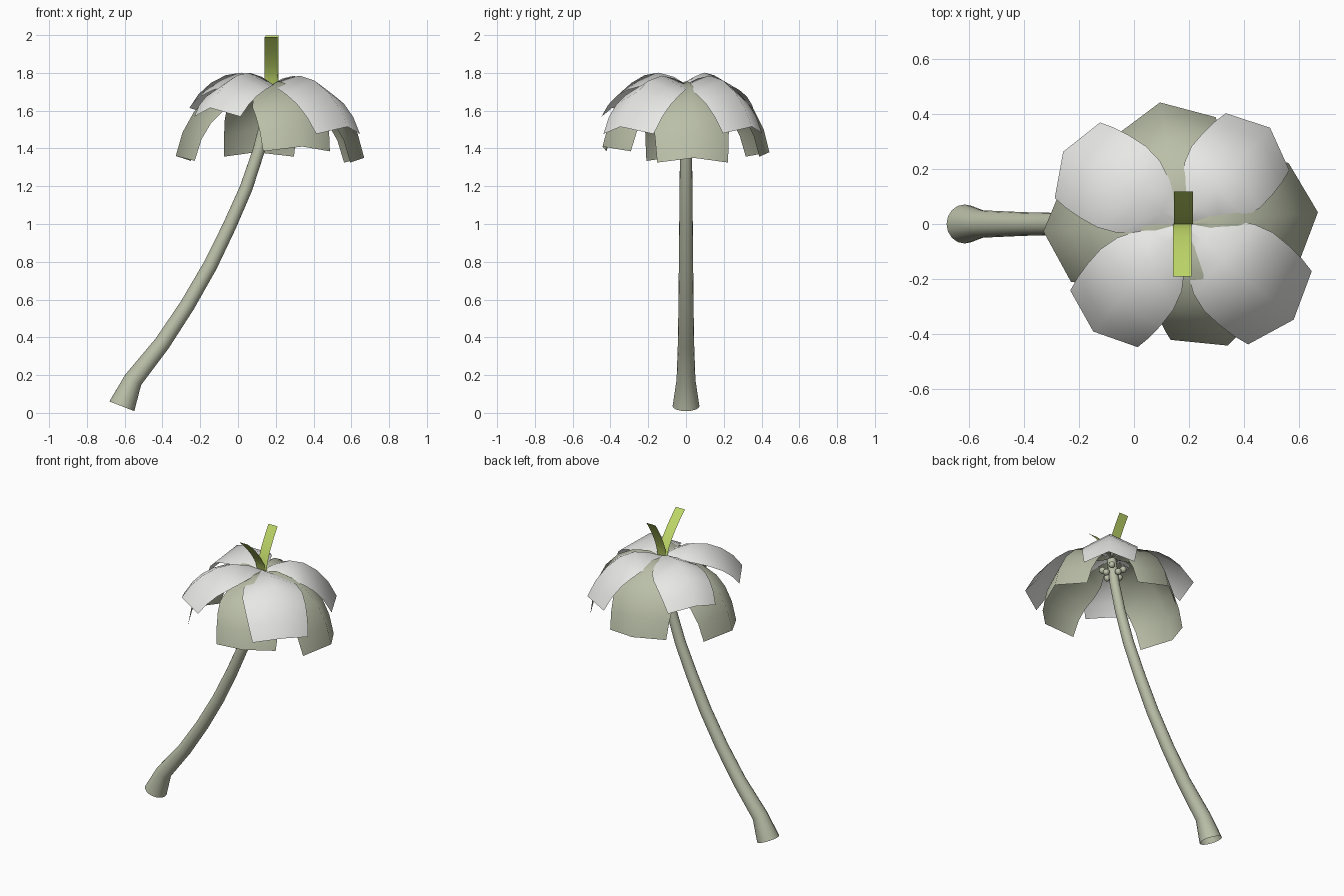
import bpy, bmesh, math
from mathutils import Vector, Matrix

cube = bpy.data.objects.get("Cube")
if cube:
    bpy.data.objects.remove(cube, do_unlink=True)


def material(name, color):
    m = bpy.data.materials.new(name)
    m.use_nodes = True
    m.diffuse_color = (*color, 1)
    m.node_tree.nodes["Principled BSDF"].inputs["Base Color"].default_value = (*color, 1)
    return m


WHITE = material("pale_grey", (0.8, 0.8, 0.78))
OLIVE = material("dull_olive", (0.49, 0.52, 0.39))
GREEN = material("fresh_green", (0.52, 0.68, 0.14))
CROWN = Vector((0.18, 0, 1.74))


def finish(bm, name, mat, angle=180):
    me = bpy.data.meshes.new(name)
    bm.to_mesh(me)
    bm.free()
    ob = bpy.data.objects.new(name, me)
    bpy.context.collection.objects.link(ob)
    me.materials.append(mat)
    bpy.ops.object.select_all(action="DESELECT")
    ob.select_set(True)
    bpy.context.view_layer.objects.active = ob
    bpy.ops.object.shade_smooth_by_angle(angle=math.radians(angle))


def tangents(path):
    last = len(path) - 1
    return [(path[min(i + 1, last)] - path[max(i - 1, 0)]).normalized() for i in range(last + 1)]


def loft(bm, rows, closed=False):
    rows = [[bm.verts.new(p) for p in row] for row in rows]
    n = len(rows[0])
    for a, b in zip(rows, rows[1:]):
        for i in range(n if closed else n - 1):
            j = (i + 1) % n
            bm.faces.new((a[i], a[j], b[j], b[i]))


# Curved, open-ended trunk with a flared foot
trunk_path = [(-0.615, 0.035, 0.071), (-0.555, 0.175, 0.05), (-0.4, 0.37, 0.043),
              (-0.268, 0.57, 0.04), (-0.147, 0.78, 0.038), (-0.045, 0.99, 0.036),
              (0.043, 1.19, 0.034), (0.11, 1.39, 0.032), (0.155, 1.57, 0.03), (0.18, 1.73, 0.028)]
centres = [Vector((x, 0, z)) for x, z, r in trunk_path]
rows = []
for c, t, (x, z, r) in zip(centres, tangents(centres), trunk_path):
    if not rows:
        t = Vector((0.36, 0, 0.93))
    side = Vector((t.z, 0, -t.x))
    rows.append([c + r * (math.cos(a) * side + math.sin(a) * Vector((0, 1, 0)))
                 for a in (math.tau * i / 16 for i in range(16))])
bm = bmesh.new()
loft(bm, rows, True)
finish(bm, "trunk", OLIVE)


# Arched fronds: a ridge line with both edges folded down
def frond(name, angle, reach, ridge, widths, droop, mat):
    path = [Vector((r * reach, 0, z)) for r, z in ridge]
    rows = []
    for c, t, w in zip(path, tangents(path), widths):
        normal = Vector((-t.z, 0, t.x))
        drop = normal * droop * w / max(widths)
        rows.append([c + Vector((0, -w, 0)) - drop, c, c + Vector((0, w, 0)) - drop])
    bm = bmesh.new()
    loft(bm, rows)
    bmesh.ops.reverse_faces(bm, faces=bm.faces)
    place = Matrix.Translation((CROWN.x, 0, 0)) @ Matrix.Rotation(math.radians(angle), 4, "Z")
    bmesh.ops.transform(bm, matrix=place, verts=bm.verts)
    finish(bm, name, mat)


upper_widths = [0.008, 0.095, 0.152, 0.172, 0.174, 0.17, 0.16]
lower_widths = [0.005, 0.09, 0.17, 0.2, 0.2, 0.195, 0.188]
high = [(0, 1.74), (0.17, 1.78), (0.37, 1.801), (0.56, 1.788), (0.74, 1.747), (0.89, 1.687), (1, 1.615)]
middle = [(0, 1.74), (0.17, 1.77), (0.37, 1.785), (0.56, 1.76), (0.74, 1.7), (0.89, 1.615), (1, 1.515)]
low = [(0, 1.735), (0.2, 1.755), (0.42, 1.737), (0.64, 1.68), (0.81, 1.595), (0.93, 1.485), (1, 1.36)]

for name, angle, reach, ridge, scale in [("back_right", 149, 0.51, high, 1),
                                         ("back_left", 48, 0.47, middle, 0.97),
                                         ("front_left", -41, 0.53, middle, 1.1),
                                         ("front_right", 230, 0.51, high, 1)]:
    frond("upper_frond_" + name, angle, reach, ridge, [w * scale for w in upper_widths], 0.083, WHITE)
for name, angle, reach, lift in [("right", 183, 0.51, 0), ("left", 5, 0.49, -0.01),
                                 ("back", 101, 0.45, 0.02), ("front", -70, 0.47, 0.05)]:
    ridge = [(r, z + lift * r * r) for r, z in low]
    frond("lower_frond_" + name, angle, reach, ridge, lower_widths, 0.1, OLIVE)

# Two young shoots curling outwards from the crown
for name, x, tip_y, tip_z in [("front_shoot", 0.175, -0.19, 1.99), ("back_shoot", 0.18, 0.118, 1.998)]:
    rows = []
    for i in range(9):
        t = i / 8
        y, z = tip_y * t ** 1.5, CROWN.z + (tip_z - CROWN.z) * t
        row = [(x - 0.034, y, z), (x + 0.034, y, z)]
        rows.append(row if tip_y < 0 else row[::-1])
    bm = bmesh.new()
    loft(bm, rows)
    bmesh.ops.reverse_faces(bm, faces=bm.faces)
    finish(bm, name, GREEN)

# Ring of small fruits under the crown
bm = bmesh.new()
for i in range(8):
    a = math.tau * i / 8
    r = 0.052 + 0.012 * (i % 2)
    spot = Vector((0.17 + r * math.cos(a), r * math.sin(a), 1.625 + 0.035 * (i % 2)))
    bmesh.ops.create_uvsphere(bm, u_segments=10, v_segments=6, radius=0.021,
                              matrix=Matrix.Translation(spot))
finish(bm, "fruits", OLIVE)
